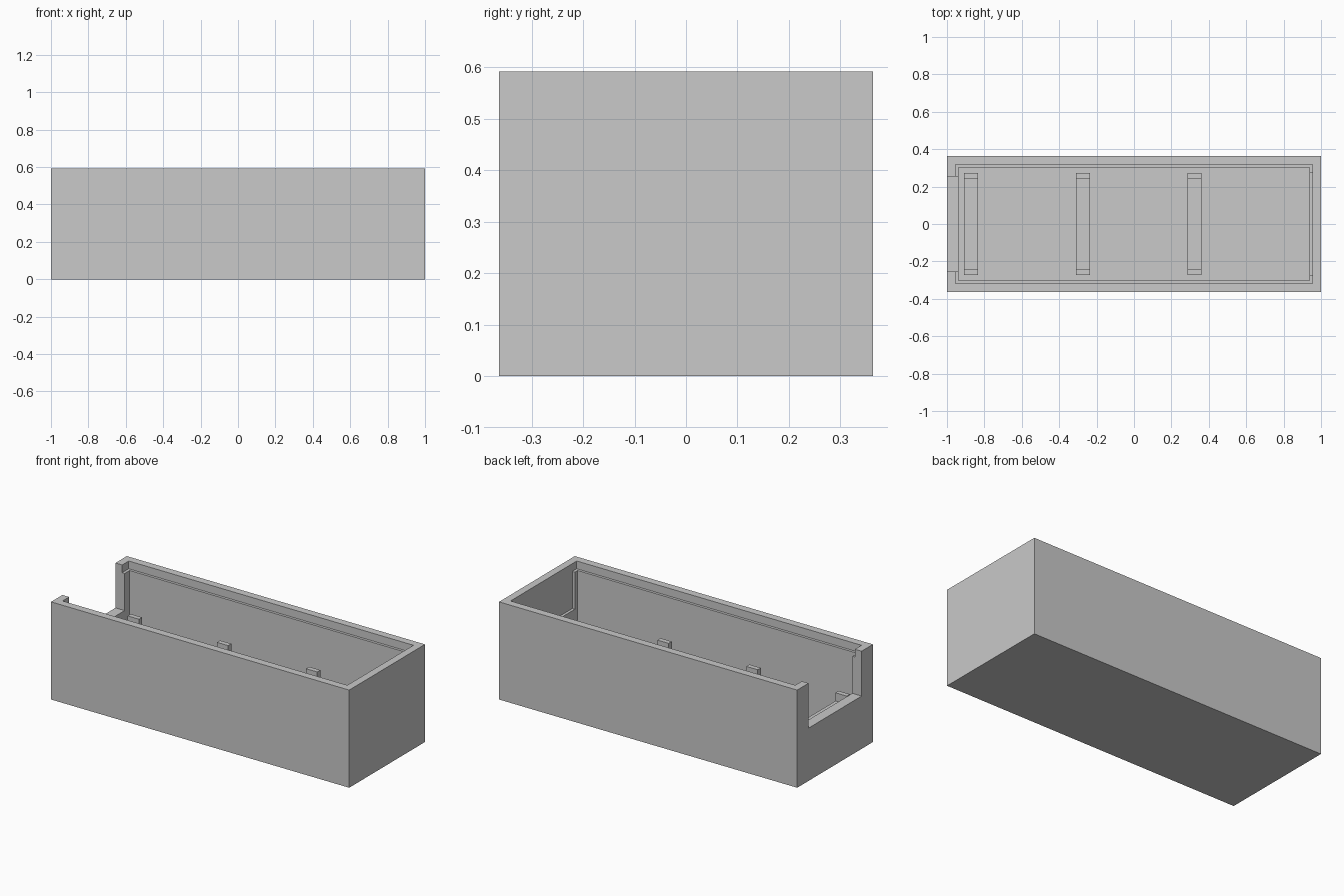
import bpy
import bmesh

default = bpy.data.objects.get("Cube")
if default:
    bpy.data.objects.remove(default, do_unlink=True)

# Single flat grey
grey = bpy.data.materials.new("plain_grey")
grey.use_nodes = True
GREY = (0.585, 0.585, 0.585, 1)
grey.diffuse_color = GREY
grey.node_tree.nodes["Principled BSDF"].inputs["Base Color"].default_value = GREY


def finish(name, bm):
    bmesh.ops.recalc_face_normals(bm, faces=bm.faces)
    mesh = bpy.data.meshes.new(name)
    bm.to_mesh(mesh)
    bm.free()
    mesh.materials.append(grey)
    obj = bpy.data.objects.new(name, mesh)
    bpy.context.collection.objects.link(obj)
    return obj


def box(name, x0, x1, half_y, z0, z1):
    bm = bmesh.new()
    bmesh.ops.create_cube(bm, size=1)
    for v in bm.verts:
        v.co = (x1 if v.co.x > 0 else x0,
                half_y if v.co.y > 0 else -half_y,
                z1 if v.co.z > 0 else z0)
    return finish(name, bm)


def carve(target, cutter):
    cutter.hide_render = True
    mod = target.modifiers.new(cutter.name, 'BOOLEAN')
    mod.operation = 'DIFFERENCE'
    mod.solver = 'EXACT'
    mod.object = cutter
    bpy.context.view_layer.objects.active = target
    bpy.ops.object.modifier_apply(modifier=mod.name)
    bpy.data.objects.remove(cutter, do_unlink=True)


FLOOR, SILL, RIM, TOP = 0.06, 0.32, 0.545, 0.592
OVER = TOP + 0.1

# Open tray: cavity, stepped lid rim, shallow end recess and cut-down end wall
tray = box("tray", -1, 1, 0.363, 0, TOP)
carve(tray, box("cavity_cutter", -0.938, 0.938, 0.301, FLOOR, OVER))
carve(tray, box("rim_cutter", -0.955, 0.955, 0.317, RIM, OVER))
carve(tray, box("recess_cutter", 0.8, 0.955, 0.275, SILL, OVER))
carve(tray, box("notch_cutter", -1.1, -0.8, 0.254, SILL, OVER))


# Solid cross supports on the floor, with a raised stop at each end
def support(name, x, width=0.076, half=0.272, stop=0.03, seat=0.25, height=0.3):
    side = [(half, FLOOR), (half, height), (half - stop, height), (half - stop, seat)]
    profile = side + [(-y, z) for y, z in reversed(side)]
    bm = bmesh.new()
    face = bm.faces.new([bm.verts.new((x - width / 2, y, z)) for y, z in profile])
    ext = bmesh.ops.extrude_face_region(bm, geom=[face])
    moved = [g for g in ext["geom"] if isinstance(g, bmesh.types.BMVert)]
    bmesh.ops.translate(bm, verts=moved, vec=(width, 0, 0))
    return finish(name, bm)


for label, x in (("right", -0.871), ("middle", -0.273), ("left", 0.324)):
    support(label + "_support", x)
